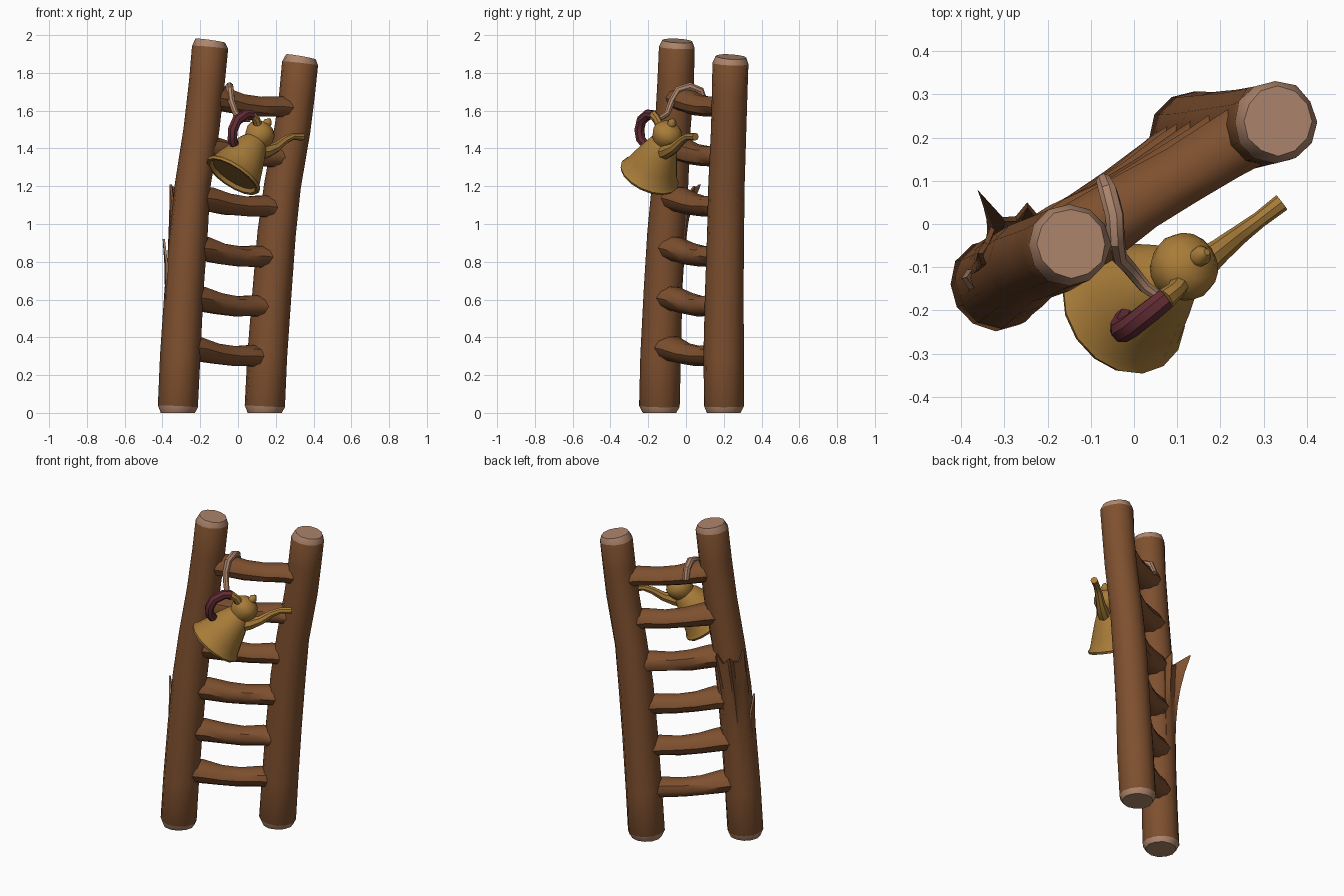
import bpy, bmesh, math, random
from mathutils import Vector

random.seed(4)
if "Cube" in bpy.data.objects:
    bpy.data.objects.remove(bpy.data.objects["Cube"], do_unlink=True)


def material(name, rgb):
    m = bpy.data.materials.new(name)
    m.use_nodes = True
    m.diffuse_color = (*rgb, 1)
    m.node_tree.nodes["Principled BSDF"].inputs["Base Color"].default_value = (*rgb, 1)
    return m


bark = material("brown bark", (0.21, 0.08, 0.028))
wood = material("pale cut wood", (0.42, 0.235, 0.15))
brass = material("old brass", (0.39, 0.20, 0.04))
grip_red = material("dark red grip", (0.125, 0.026, 0.034))


def finish(name, bm, mats, angle=40):
    bmesh.ops.recalc_face_normals(bm, faces=bm.faces)
    mesh = bpy.data.meshes.new(name)
    bm.to_mesh(mesh)
    bm.free()
    for m in mats:
        mesh.materials.append(m)
    obj = bpy.data.objects.new(name, mesh)
    bpy.context.collection.objects.link(obj)
    bpy.ops.object.select_all(action="DESELECT")
    obj.select_set(True)
    bpy.context.view_layer.objects.active = obj
    bpy.ops.object.shade_smooth_by_angle(angle=math.radians(angle))
    return obj


def tube(name, pts, radii, mats, sides=12, axis=None, depth=1.0, rough=0.0, pale_ends=False):
    """Capped sweep of a round section along points; depth widens it sideways."""
    pts = [Vector(p) for p in pts]
    bm = bmesh.new()
    rings, u = [], None
    for i, p in enumerate(pts):
        t = axis or (pts[min(i + 1, len(pts) - 1)] - pts[max(i - 1, 0)]).normalized()
        if u is None:
            u = t.cross(Vector((0, 0, 1)) if abs(t.z) < 0.8 else Vector((0, 1, 0)))
        u = (u - t * u.dot(t)).normalized()
        v = t.cross(u)
        ring = []
        for k in range(sides):
            a = math.tau * k / sides
            r = radii[i] * (1 + random.uniform(-rough, rough))
            co = p + u * (math.cos(a) * r * depth) + v * (math.sin(a) * r)
            co.z = max(co.z, 0)
            ring.append(bm.verts.new(co))
        rings.append(ring)
    last = len(rings) - 2
    for i in range(last + 1):
        for k in range(sides):
            n = (k + 1) % sides
            f = bm.faces.new((rings[i][k], rings[i][n], rings[i + 1][n], rings[i + 1][k]))
            f.material_index = int(pale_ends and i in (0, last))
    for ring in (rings[0], rings[-1]):
        bm.faces.new(ring).material_index = int(pale_ends)
    return finish(name, bm, mats)


# Two leaning, slightly bent log posts with pale sawn ends
right_path = [(-.32, -.14, 0), (-.32, -.14, .035), (-.305, -.135, .3), (-.285, -.12, .65),
              (-.263, -.105, .95), (-.24, -.085, 1.2), (-.195, -.07, 1.5),
              (-.165, -.055, 1.75), (-.15, -.048, 1.935), (-.145, -.046, 1.97)]
left_path = [(.14, .2, 0), (.14, .2, .035), (.155, .2, .3), (.18, .205, .65),
             (.205, .21, .95), (.235, .215, 1.2), (.287, .225, 1.5),
             (.31, .23, 1.68), (.327, .236, 1.85), (.333, .238, 1.885)]
post_radii = [.09, .106, .106, .102, .1, .096, .095, .095, .096, .08]
tube("right_post", right_path, post_radii, [bark, wood], rough=.025, pale_ends=True)
tube("left_post", left_path, post_radii, [bark, wood], rough=.025, pale_ends=True)


def along(path, z):
    for a, b in zip(path, path[1:]):
        if a[2] <= z <= b[2]:
            return Vector(a).lerp(Vector(b), (z - a[2]) / (b[2] - a[2]))


# Six rungs, each sagging a little and sloping down to the left post
for i in range(6):
    z = .32 + .264 * i
    a, b = along(right_path, z + .03), along(left_path, z - .03)
    pts = [a.lerp(b, s / 5) for s in range(6)]
    for p in pts[2:4]:
        p.z -= .012
    tube(f"rung_{i + 1}", pts, [.066, .066, .058, .055, .058, .06], [bark],
         sides=10, depth=1.25, rough=.05)


# Bark torn loose on the back of the right post: ragged strip with lifted points
def torn_bark(name, columns, bottom, steps, mats, pale_inside):
    bm = bmesh.new()
    grid = []
    for angle, top, lift in columns:
        a = math.radians(angle)
        out = Vector((math.cos(a), math.sin(a), 0))
        col = []
        for s in range(steps + 1):
            f = s / steps
            z = bottom + (top - bottom) * f
            col.append(bm.verts.new(along(right_path, z) + out * (.1 + lift * f ** 3)
                                    + Vector((0, 0, 0))))
        grid.append(col)
    for c, d in zip(grid, grid[1:]):
        for s in range(steps):
            bm.faces.new((c[s], d[s], d[s + 1], c[s + 1]))
    skin = bm.faces[:]
    ext = bmesh.ops.extrude_face_region(bm, geom=skin)
    for v in [g for g in ext["geom"] if isinstance(g, bmesh.types.BMVert)]:
        c = along(right_path, v.co.z)
        v.co -= (v.co - c).normalized() * .012
    bm.faces.ensure_lookup_table()
    for f in bm.faces:
        c = f.calc_center_median()
        f.material_index = int(pale_inside and f not in skin)
    return finish(name, bm, mats, 30)


torn_bark("torn_bark", [(78, 1.16, .01), (93, 1.2, .035), (104, 1.13, .012), (120, 1.16, .02),
                        (127, 1.21, .105), (136, 1.15, .02), (155, 1.14, .012),
                        (172, 1.21, .025), (182, 1.12, .005)], .5, 7, [bark, wood], False)
torn_bark("bark_splinter", [(176, .8, .012), (188, .92, .035), (200, .78, .012)],
          .42, 5, [bark, wood], True)

# Kettle body and lid, one turned profile on a tilted axis
base = Vector((-.03, -.197, 1.25))
lean = Vector((.51, .34, .785)).normalized()
profile = [(.02, .13), (.002, .143), (0, .158), (.014, .164), (.03, .15), (.09, .128),
           (.16, .102), (.222, .076), (.238, .064), (.255, .072), (.285, .08), (.315, .074),
           (.34, .05), (.35, .022), (.368, .023), (.388, .008)]
tube("kettle_body", [base + lean * h for h, r in profile], [r for h, r in profile],
     [brass], sides=16, axis=lean)

# Spout, handle and its brass arm
tube("kettle_spout", [(.08, -.14, 1.375), (.15, -.1, 1.385), (.2, -.06, 1.405),
                      (.25, -.02, 1.445), (.29, .01, 1.464), (.342, .05, 1.462)],
     [.045, .038, .028, .022, .019, .021], [brass], sides=8)
tube("handle_grip", [(-.015, -.21, 1.41), (-.03, -.24, 1.45), (-.027, -.247, 1.5),
                     (-.005, -.235, 1.55), (.04, -.2, 1.58), (.075, -.172, 1.577)],
     [.024, .027, .028, .028, .028, .026], [grip_red], sides=8)
tube("handle_arm", [(.07, -.175, 1.578), (.095, -.155, 1.555), (.115, -.125, 1.49)],
     [.025, .022, .026], [brass], sides=8)
tube("handle_foot", [(.03, -.18, 1.36), (.0, -.2, 1.395), (-.016, -.212, 1.415)],
     [.03, .024, .023], [brass], sides=8)

# Pale strap looped over the top rung and down to the handle
tube("hanging_strap", [(-.07, .1, 1.64), (-.06, .075, 1.705), (-.045, .02, 1.728),
                       (-.042, -.04, 1.71), (-.035, -.075, 1.65), (-.012, -.1, 1.585),
                       (.025, -.145, 1.555), (.06, -.17, 1.55)],
     [.018, .022, .022, .021, .019, .017, .015, .012], [wood], sides=8)
